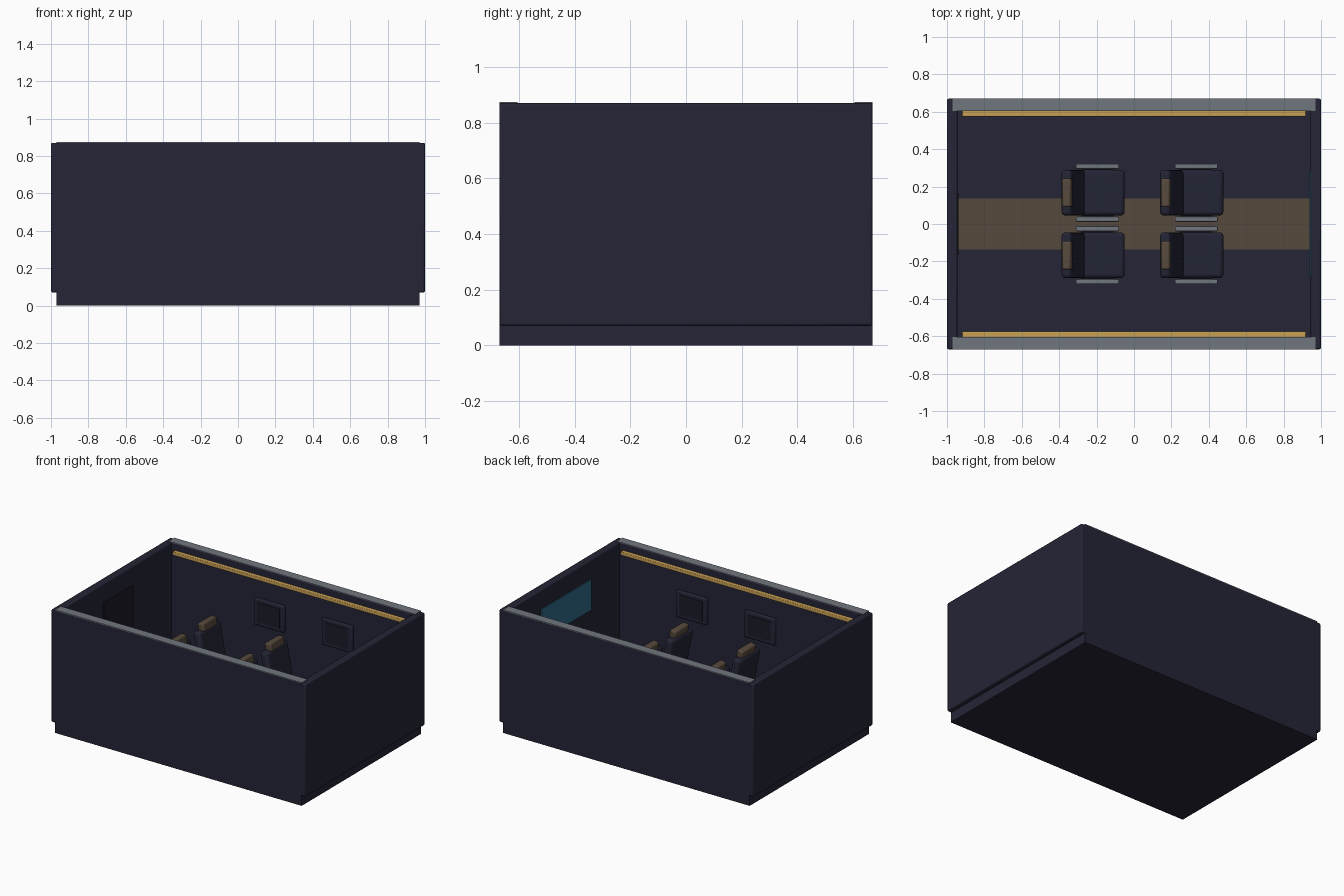
import bpy, math
from mathutils import Matrix, Vector

if "Cube" in bpy.data.objects:
    bpy.data.objects.remove(bpy.data.objects["Cube"])


def material(name, r, g, b):
    m = bpy.data.materials.new(name)
    m.diffuse_color = (r, g, b, 1)
    m.use_nodes = True
    m.node_tree.nodes["Principled BSDF"].inputs["Base Color"].default_value = m.diffuse_color
    return m


NAVY = material("navy panel", 0.018, 0.018, 0.037)
SEAT = material("dark seat leather", 0.017, 0.018, 0.036)
DARK = material("near black", 0.011, 0.011, 0.02)
GREY = material("grey metal", 0.16, 0.18, 0.21)
BROWN = material("brown carpet", 0.095, 0.068, 0.045)
AMBER = material("amber light", 0.58, 0.35, 0.09)
TEAL = material("teal screen", 0.03, 0.15, 0.25)


def box(name, x, y, z, mat, bevel=0.0, segments=2, tilt=0.0):
    """Box from (min, max) ranges, tilted about y through its centre."""
    lo, hi = Vector((x[0], y[0], z[0])), Vector((x[1], y[1], z[1]))
    bpy.ops.mesh.primitive_cube_add(size=1)
    ob = bpy.context.object
    ob.name = name
    size = hi - lo
    ob.data.transform(Matrix.Diagonal((*size, 1)))
    ob.location = (lo + hi) / 2
    ob.rotation_euler = (0, tilt, 0)
    ob.data.materials.append(mat)
    if bevel:
        mod = ob.modifiers.new("soft edges", "BEVEL")
        mod.width = bevel
        mod.segments = segments
        bpy.ops.object.shade_smooth_by_angle(angle=math.radians(40))
    return ob


# Floor and carpet runner
box("floor", (-0.97, 0.97), (-0.67, 0.67), (0, 0.07), NAVY)
box("carpet_runner", (-0.945, 0.945), (-0.135, 0.135), (0.069, 0.075), BROWN)

# End walls, slightly proud of the floor
for s, side in ((-1, "rear"), (1, "front")):
    box(side + "_end_wall", sorted((s * 0.945, s)), (-0.67, 0.67),
        (0.07, 0.87), NAVY, 0.008)

# Side walls with metal top trim, light strips and windows
for s, side in ((-1, "right"), (1, "left")):
    def span(a, b):
        return sorted((s * a, s * b))
    box(side + "_side_wall", (-0.97, 0.97), span(0.605, 0.67), (0.07, 0.87), NAVY)
    box(side + "_top_trim", (-0.97, 0.97), span(0.605, 0.67), (0.868, 0.875), GREY)
    box(side + "_light_strip", (-0.92, 0.92), span(0.575, 0.607), (0.80, 0.825),
        AMBER, 0.004)
    for cx in (-0.168, 0.368):
        box(side + "_window_frame", (cx - 0.12, cx + 0.12), span(0.583, 0.607),
            (0.475, 0.665), NAVY, 0.008)
        box(side + "_window_glass", (cx - 0.09, cx + 0.09), span(0.579, 0.585),
            (0.50, 0.64), DARK)

# Door on one end wall, screen on the other
box("door", (-0.946, -0.938), (-0.165, 0.165), (0.07, 0.74), DARK)
box("screen", (0.938, 0.946), (-0.28, 0.28), (0.52, 0.735), TEAL)


# Seat facing +x
def seat(cx, cy):
    def part(name, x, y, z, mat, bevel=0.0, tilt=0.0):
        box(name, (cx + x[0], cx + x[1]), (cy + y[0], cy + y[1]), z, mat, bevel, 3, tilt)
    lean = -math.radians(11)
    part("seat_base", (-0.09, 0.11), (-0.08, 0.08), (0.07, 0.16), DARK, 0.01)
    part("seat_cushion", (-0.10, 0.17), (-0.122, 0.122), (0.15, 0.24), SEAT, 0.02)
    part("seat_back", (-0.133, -0.075), (-0.122, 0.122), (0.19, 0.605), SEAT, 0.02, lean)
    part("headrest", (-0.162, -0.112), (-0.077, 0.077), (0.59, 0.65), BROWN, 0.012, lean)
    for s in (-1, 1):
        part("armrest_support", (-0.06, 0.11), sorted((s * 0.122, s * 0.145)),
             (0.16, 0.30), SEAT)
        part("armrest", (-0.09, 0.14), sorted((s * 0.128, s * 0.155)),
             (0.295, 0.32), GREY, 0.006)


for cx in (-0.22, 0.308):
    for cy in (-0.167, 0.167):
        seat(cx, cy)
